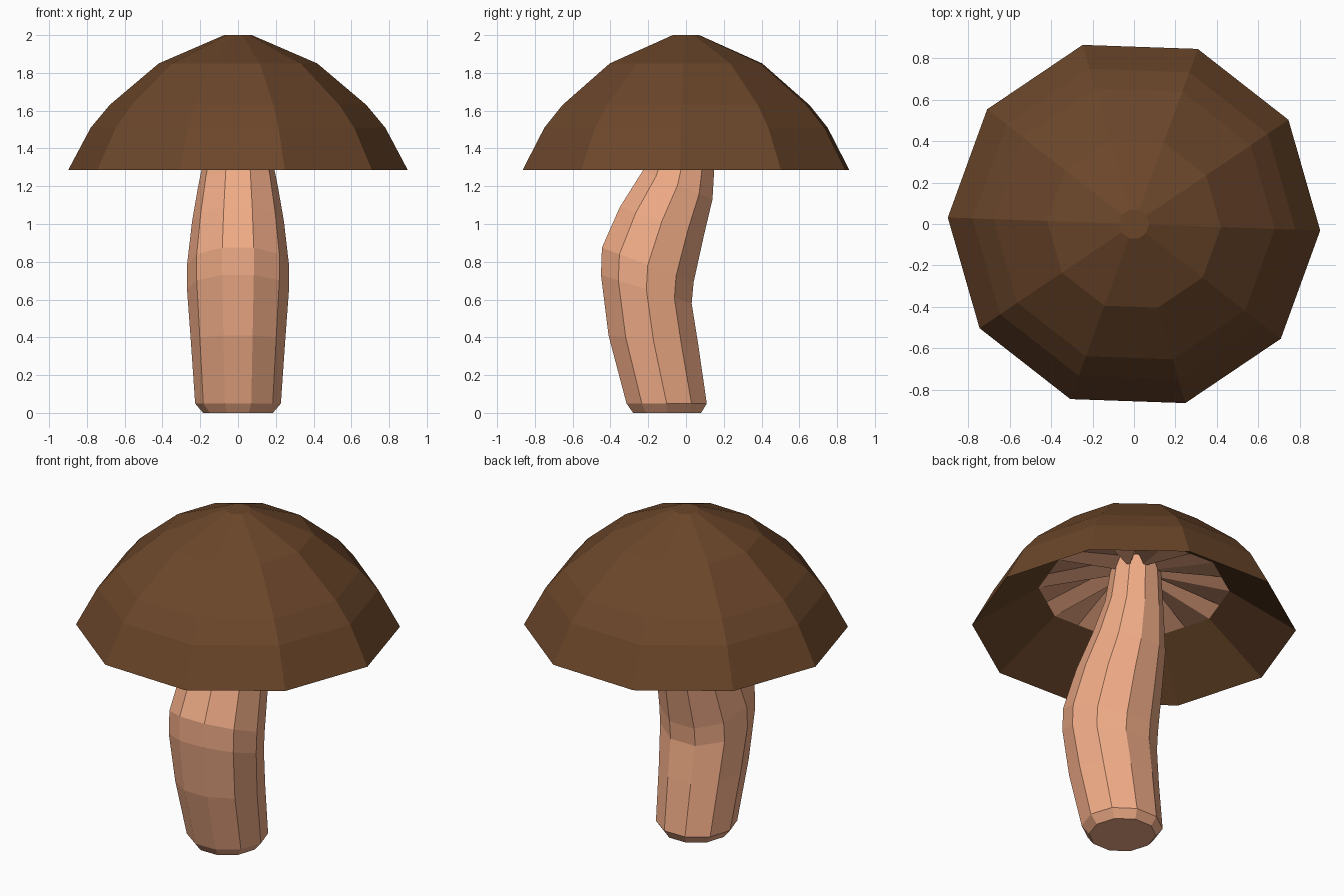
import bpy, bmesh, math

if "Cube" in bpy.data.objects:
    bpy.data.objects.remove(bpy.data.objects["Cube"])

SIDES = 10


def material(name, rgb):
    m = bpy.data.materials.new(name)
    m.diffuse_color = (*rgb, 1)
    m.use_nodes = True
    m.node_tree.nodes["Principled BSDF"].inputs["Base Color"].default_value = m.diffuse_color
    return m


def loft(name, rings, mat, caps=(False, False)):
    """Skin a list of equal-length point rings with flat quads."""
    bm = bmesh.new()
    loops = [[bm.verts.new(p) for p in ring] for ring in rings]
    n = len(loops[0])
    for a, b in zip(loops, loops[1:]):
        for i in range(n):
            j = (i + 1) % n
            bm.faces.new((a[i], a[j], b[j], b[i]))
    if caps[0]:
        bm.faces.new(loops[0][::-1])
    if caps[1]:
        bm.faces.new(loops[-1])
    mesh = bpy.data.meshes.new(name)
    bm.to_mesh(mesh)
    bm.free()
    mesh.materials.append(mat)
    obj = bpy.data.objects.new(name, mesh)
    bpy.context.collection.objects.link(obj)
    return obj


def circle(r, z, turn=math.radians(-2)):
    return [(r * math.cos(turn + math.tau * i / SIDES),
             r * math.sin(turn + math.tau * i / SIDES), z) for i in range(SIDES)]


def tilted_ring(front, back, rx):
    """Ring spanning a front and a back (y, z) point, with half width rx."""
    cy, cz = (front[0] + back[0]) / 2, (front[1] + back[1]) / 2
    k = 2 * math.sin(math.radians(72))
    dy, dz = (back[0] - front[0]) / k, (back[1] - front[1]) / k
    ring = []
    for i in range(SIDES):
        a = math.tau * i / SIDES
        ring.append((rx * math.cos(a), cy + dy * math.sin(a), cz + dz * math.sin(a)))
    return ring


brown = material("cap_brown", (0.147, 0.061, 0.023))
flesh = material("stem_flesh", (0.87, 0.41, 0.24))

# Cap: inner lip, rim and dome up to the small flat top
cap_profile = [(0.53, 1.53), (0.90, 1.285), (0.78, 1.51), (0.68, 1.63),
               (0.42, 1.85), (0.073, 2.0)]
loft("cap", [circle(r, z) for r, z in cap_profile], brown, (False, True))

# Gills: pleated shallow cone under the cap
outer, inner = [], []
rim = circle(0.53, 1.53)
hub = circle(0.10, 1.66)
for i in range(SIDES):
    for ring, src, lift in ((outer, rim, 0.0), (inner, hub, 0.04)):
        p, q = src[i], src[(i + 1) % SIDES]
        ring.append((p[0], p[1], p[2] - lift))
        ring.append(((p[0] + q[0]) / 2, (p[1] + q[1]) / 2, p[2] + lift))
loft("gills", [inner, outer], flesh)

# Stem: bent, faceted column
stem_rings = [
    ((-0.28, 0.0), (0.08, 0.0), 0.185),
    ((-0.315, 0.05), (0.11, 0.05), 0.227),
    ((-0.41, 0.41), (0.065, 0.36), 0.25),
    ((-0.45, 0.73), (0.03, 0.58), 0.27),
    ((-0.445, 0.875), (0.04, 0.69), 0.27),
    ((-0.35, 1.09), (0.095, 0.94), 0.243),
    ((-0.23, 1.28), (0.14, 1.13), 0.21),
    ((-0.15, 1.46), (0.155, 1.38), 0.165),
    ((-0.11, 1.69), (0.15, 1.67), 0.135),
]
loft("stem", [tilted_ring(*r) for r in stem_rings], flesh, (True, True))
